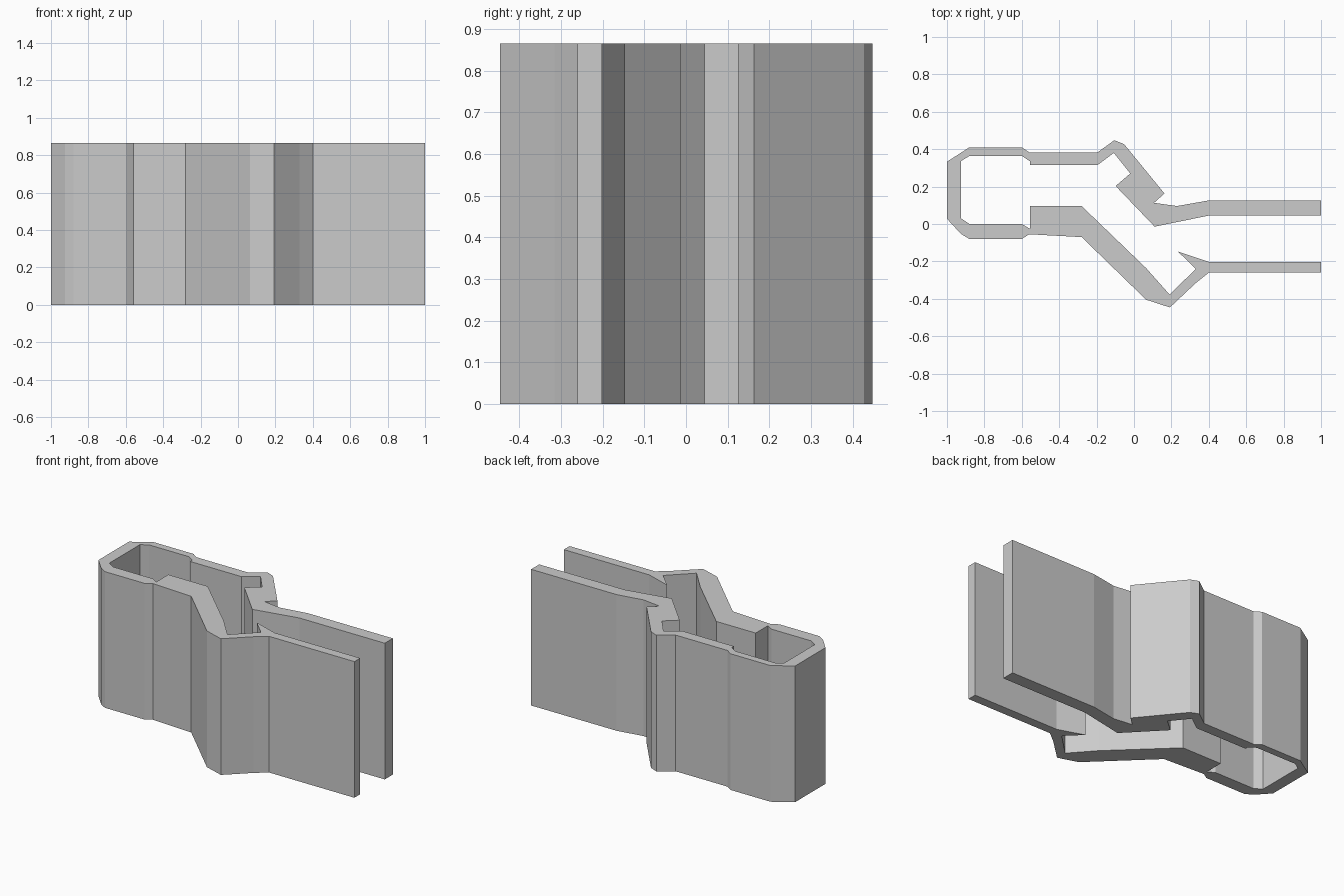
import bpy, bmesh

HEIGHT = 0.865

# Outside of the clip: upper arm tip, round the loop, to the lower arm tip
outer = [(1, .126), (.40, .126), (.23, .096), (.107, .113), (.163, .163),
         (-.053, .427), (-.105, .448), (-.195, .383), (-.56, .383),
         (-.60, .41), (-.88, .41), (-1, .333), (-1, .028), (-.925, -.053),
         (-.88, -.08), (-.60, -.08), (-.56, -.055), (-.28, -.07),
         (.065, -.405), (.192, -.446), (.33, -.316), (.40, -.26), (1, -.26)]

# Inside of the clip: lower arm tip with its barb, back to the upper arm tip
inner = [(1, -.202), (.40, -.202), (.235, -.147), (.33, -.241),
         (.19, -.377), (.065, -.236), (-.28, .096), (-.557, .096),
         (-.557, -.025), (-.60, 0), (-.88, 0), (-.925, .03),
         (-.925, .336), (-.88, .364), (-.60, .364), (-.557, .336),
         (-.557, .315), (-.195, .315), (-.108, .38), (-.02, .27),
         (-.098, .203), (.11, -.014), (.40, .045), (1, .045)]

# Clip body: one closed profile extruded upward
bm = bmesh.new()
face = bm.faces.new([bm.verts.new((x, y, 0)) for x, y in outer + inner])
top = bmesh.ops.extrude_face_region(bm, geom=[face], use_keep_orig=True)
verts = [g for g in top["geom"] if isinstance(g, bmesh.types.BMVert)]
bmesh.ops.translate(bm, verts=verts, vec=(0, 0, HEIGHT))
bmesh.ops.recalc_face_normals(bm, faces=bm.faces[:])
mesh = bpy.data.meshes.new("spring_clip")
bm.to_mesh(mesh)
bm.free()
clip = bpy.data.objects.new("spring_clip", mesh)
bpy.context.collection.objects.link(clip)
